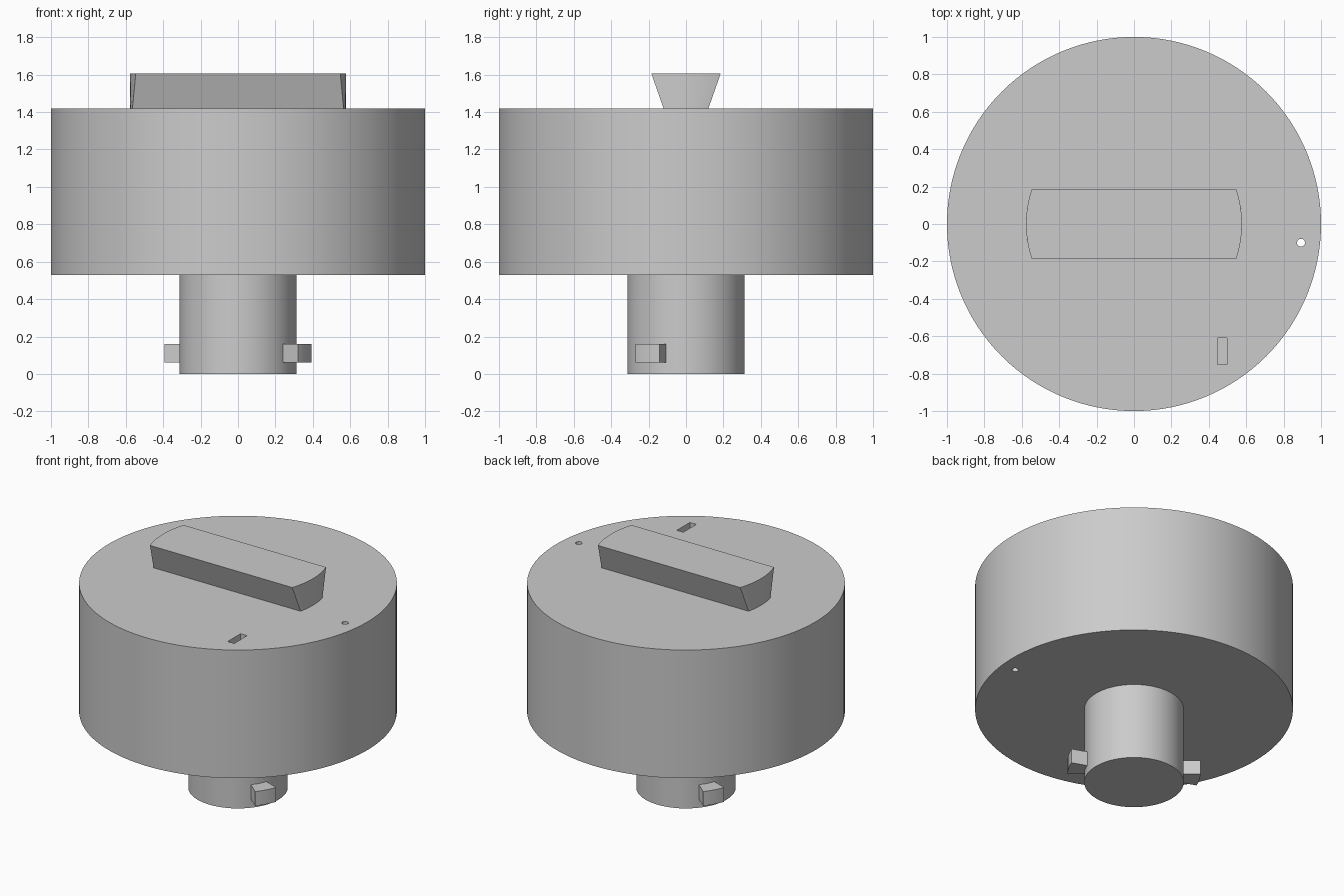
import bpy, bmesh
from math import cos, sin, pi, radians, sqrt

cube = bpy.data.objects.get("Cube")
if cube:
    bpy.data.objects.remove(cube, do_unlink=True)

grey = bpy.data.materials.new("light_grey")
grey.use_nodes = True
grey.diffuse_color = (0.6, 0.6, 0.6, 1)
grey.node_tree.nodes["Principled BSDF"].inputs["Base Color"].default_value = grey.diffuse_color


def loft(name, lower, upper, z0, z1):
    """Solid between two matching outlines, counter-clockwise from above."""
    bm = bmesh.new()
    a = [bm.verts.new((x, y, z0)) for x, y in lower]
    b = [bm.verts.new((x, y, z1)) for x, y in upper]
    n = len(a)
    bm.faces.new(a[::-1])
    bm.faces.new(b)
    for i in range(n):
        j = (i + 1) % n
        bm.faces.new((a[i], a[j], b[j], b[i]))
    mesh = bpy.data.meshes.new(name)
    bm.to_mesh(mesh)
    bm.free()
    mesh.materials.append(grey)
    obj = bpy.data.objects.new(name, mesh)
    bpy.context.collection.objects.link(obj)
    return obj


def arc(radius, start, end, steps):
    return [(radius * cos(start + (end - start) * i / steps),
             radius * sin(start + (end - start) * i / steps)) for i in range(steps + 1)]


def circle(radius, steps, cx=0, cy=0):
    return [(x + cx, y + cy) for x, y in arc(radius, 0, 2 * pi, steps)[:-1]]


def activate(obj):
    bpy.ops.object.select_all(action='DESELECT')
    obj.select_set(True)
    bpy.context.view_layer.objects.active = obj


def smooth(obj):
    activate(obj)
    bpy.ops.object.shade_smooth_by_angle(angle=radians(20))


def cut(obj, cutter):
    mod = obj.modifiers.new("cut", 'BOOLEAN')
    mod.operation, mod.solver, mod.object = 'DIFFERENCE', 'EXACT', cutter
    activate(obj)
    bpy.ops.object.modifier_apply(modifier=mod.name)
    bpy.data.objects.remove(cutter, do_unlink=True)


BASE, TOP = 0.53, 1.42

# Round body with a through pin hole and a shallow indicator slot
disc = circle(1.0, 128)
body = loft("body", disc, disc, BASE, TOP)
pin = circle(0.021, 24, 0.893, -0.10)
cut(body, loft("hole_cutter", pin, pin, BASE - 0.1, TOP + 0.1))
slot = [(0.447, -0.752), (0.497, -0.752), (0.497, -0.61), (0.447, -0.61)]
cut(body, loft("slot_cutter", slot, slot, TOP - 0.1, TOP + 0.1))
smooth(body)

# Stem below the body
ring = circle(0.313, 96)
smooth(loft("stem", ring, ring, 0, BASE))

# Two opposite locking tabs on the stem
for name, turn in (("left_tab", 0), ("right_tab", 180)):
    start, end = radians(turn - 40), radians(turn - 20)
    wedge = arc(0.418, start, end, 8) + arc(0.30, end, start, 8)
    smooth(loft(name, wedge, wedge, 0.06, 0.16))


# Grip flaring upward, its ends rounded about the centre axis
def grip_outline(half_width, radius=0.577, steps=16):
    ys = [half_width * (2 * i / steps - 1) for i in range(steps + 1)]
    side = [(sqrt(radius ** 2 - y * y), y) for y in ys]
    return side + [(-x, -y) for x, y in side]


smooth(loft("grip", grip_outline(0.12), grip_outline(0.185), TOP, 1.605))
